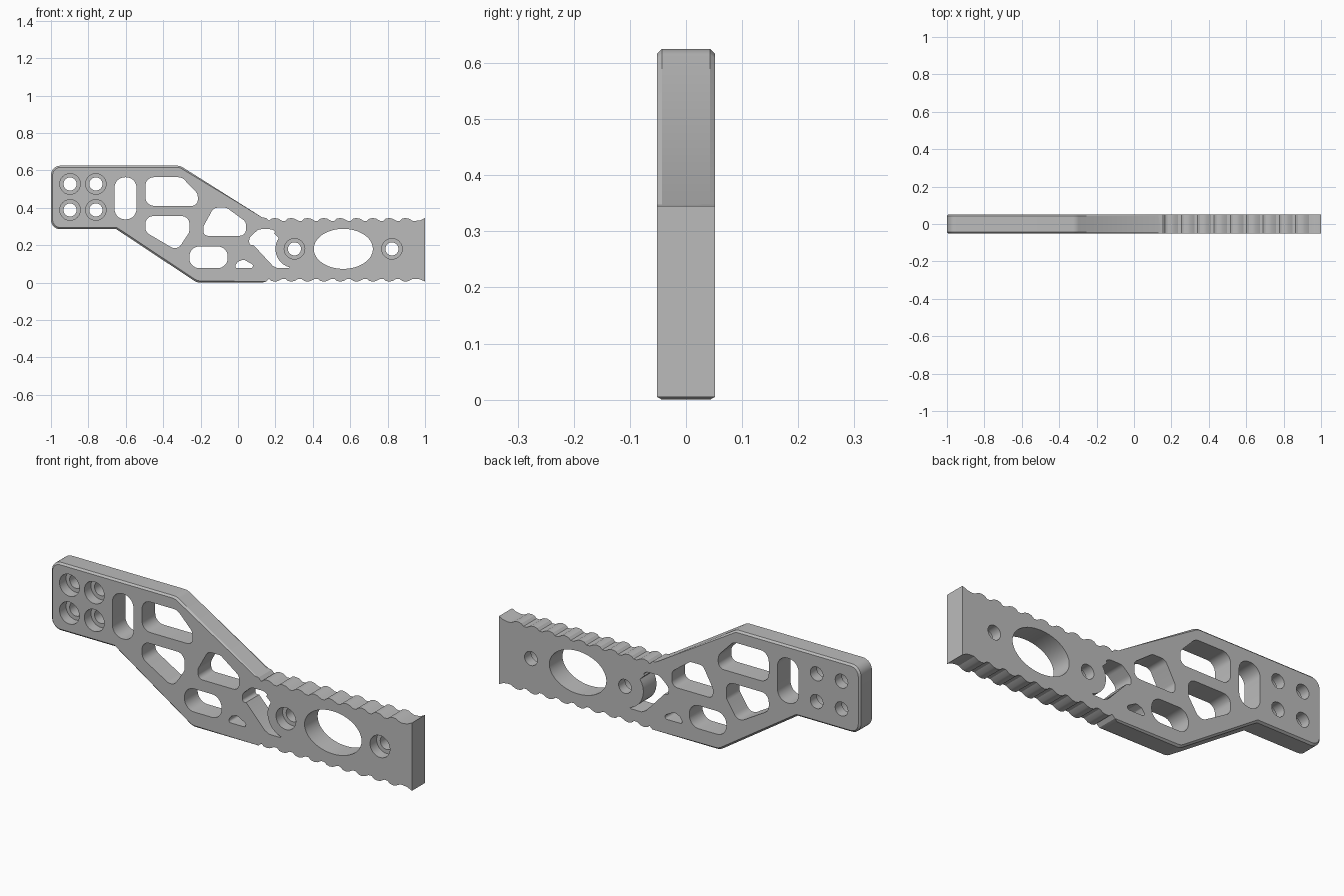
import bpy, bmesh, math
from mathutils import Vector

cube = bpy.data.objects.get("Cube")
if cube:
    bpy.data.objects.remove(cube, do_unlink=True)

HALF = 0.052      # half thickness of the plate
MID = 0.175       # centre height of the grip
GRIP = 0.15       # where the grip starts

metal = bpy.data.materials.new("satin grey")
metal.use_nodes = True
grey = (0.5, 0.5, 0.5, 1)
metal.diffuse_color = grey
metal.node_tree.nodes["Principled BSDF"].inputs["Base Color"].default_value = grey


def rounded(points, radius, steps=7):
    """Round every corner of a polygon, limited by its edge lengths."""
    pts = [Vector(p) for p in points]
    out = []
    for i, p in enumerate(pts):
        a, b = pts[i - 1] - p, pts[(i + 1) % len(pts)] - p
        cut = min(radius / math.tan(a.angle(b) / 2), a.length * 0.49, b.length * 0.49)
        s, e = p + a.normalized() * cut, p + b.normalized() * cut
        for k in range(steps + 1):
            t = k / steps
            # weighted curve close to a circular arc
            w = math.sin(a.angle(b) / 2)
            n = (1 - t) ** 2 + 2 * w * t * (1 - t) + t * t
            out.append((s * (1 - t) ** 2 + p * (2 * w * t * (1 - t)) + e * t * t) / n)
    return out


def ellipse(x, z, rx, rz, n=48):
    return [(x + rx * math.cos(2 * math.pi * i / n), z + rz * math.sin(2 * math.pi * i / n))
            for i in range(n)]


def box(x0, x1, z0, z1):
    return [(x0, z0), (x1, z0), (x1, z1), (x0, z1)]


def add_prism(bm, outline, y0, y1):
    """Extrude an x-z outline between two depths."""
    face = bm.faces.new([bm.verts.new((p[0], y0, p[1])) for p in outline])
    ext = bmesh.ops.extrude_face_region(bm, geom=[face])
    moved = [g for g in ext["geom"] if isinstance(g, bmesh.types.BMVert)]
    bmesh.ops.translate(bm, verts=moved, vec=(0, y1 - y0, 0))


def make_object(name, bm):
    bmesh.ops.recalc_face_normals(bm, faces=bm.faces[:])
    mesh = bpy.data.meshes.new(name)
    bm.to_mesh(mesh)
    bm.free()
    mesh.materials.append(metal)
    obj = bpy.data.objects.new(name, mesh)
    bpy.context.collection.objects.link(obj)
    return obj


# Serrated grip edge: shallow grooves at an even pitch, as (x, height from centre)
pitch, first = 0.0873, 0.166
tooth = [(0, 0.155), (0.012, 0.166), (0.03, 0.17), (0.048, 0.167), (0.07, 0.155)]
edge = [(GRIP, 0.17)]
for i in range(9):
    edge += [(first + i * pitch + dx, h) for dx, h in tooth]
edge += [(first + 9 * pitch, 0.155), (0.975, 0.158), (1, 0.17)]

# Outline of the whole plate, clockwise from the lower left corner
corner = rounded(box(-1, -0.6, 0.285, 0.625), 0.05)
left_bottom, left_top = corner[:8], corner[24:]
bend_top = rounded([(-0.6, 0.625), (-0.31, 0.625), (0.13, 0.345)], 0.06)[8:16]
bend_low = rounded([(0.1, 0), (-0.22, 0), (-0.65, 0.285)], 0.06)[8:16]
outline = list(reversed(left_bottom)) + list(reversed(left_top)) + bend_top
outline += [(0.13, 0.348)] + [(x, MID + h) for x, h in edge]
outline += [(x, MID - h) for x, h in reversed(edge)]
outline += [(0.13, 0)] + bend_low + [(-0.65, 0.285)]

bm = bmesh.new()
add_prism(bm, outline, -HALF, HALF)
# Chamfer the rim of the arm, leaving the grip edges sharp
rim = [e for e in bm.edges
       if abs(e.verts[0].co.y - e.verts[1].co.y) < 1e-5
       and all(v.co.x < GRIP - 0.01 for v in e.verts)]
bmesh.ops.bevel(bm, geom=rim, offset=0.009, segments=1, affect="EDGES")
plate = make_object("bracket_plate", bm)

# Openings that pass right through
arc = [(0.302 + 0.102 * math.cos(math.radians(a)), 0.18 + 0.102 * math.sin(math.radians(a)))
       for a in range(145, 256, 10)]
fork = rounded([(0.06, 0.19), (0.06, 0.24), (0.11, 0.285), (0.18, 0.285), (0.205, 0.27)], 0.035)
fork += arc + [(0.268, 0.077), (0.21, 0.077), (0.185, 0.09)]
openings = [
    rounded(box(-0.66, -0.543, 0.338, 0.563), 0.055),
    rounded([(-0.495, 0.41), (-0.215, 0.41), (-0.215, 0.475), (-0.3, 0.563), (-0.495, 0.563)], 0.045),
    rounded([(-0.495, 0.355), (-0.26, 0.355), (-0.26, 0.27), (-0.325, 0.17), (-0.495, 0.27)], 0.04),
    rounded([(-0.185, 0.25), (0.042, 0.25), (0.042, 0.325), (-0.06, 0.4), (-0.13, 0.4), (-0.185, 0.3)], 0.032),
    rounded(box(-0.26, -0.055, 0.077, 0.193), 0.053),
    rounded([(-0.025, 0.077), (0.115, 0.077), (0.03, 0.123), (0, 0.112)], 0.012),
    fork,
    ellipse(0.563, 0.18, 0.158, 0.107, 64),
]
bolts = [(x, z) for x in (-0.898, -0.76) for z in (0.388, 0.527)] + [(0.302, 0.18), (0.823, 0.18)]
through, sunk = bmesh.new(), bmesh.new()
for shape in openings:
    add_prism(through, shape, -0.2, 0.2)
for x, z in bolts:
    add_prism(through, ellipse(x, z, 0.035, 0.035, 32), -0.2, 0.2)
    add_prism(sunk, ellipse(x, z, 0.055, 0.055, 32), -0.2, 0)   # front counterbore

bpy.context.view_layer.objects.active = plate
for name, data in (("opening_cutter", through), ("counterbore_cutter", sunk)):
    cutter = make_object(name, data)
    cutter.hide_render = True
    mod = plate.modifiers.new(name, "BOOLEAN")
    mod.operation, mod.solver, mod.object = "DIFFERENCE", "EXACT", cutter
    bpy.ops.object.modifier_apply(modifier=name)
    bpy.data.objects.remove(cutter, do_unlink=True)

# Smooth the curved walls, keep real edges crisp
bpy.ops.object.select_all(action="DESELECT")
plate.select_set(True)
bpy.ops.object.shade_smooth_by_angle(angle=math.radians(25))
